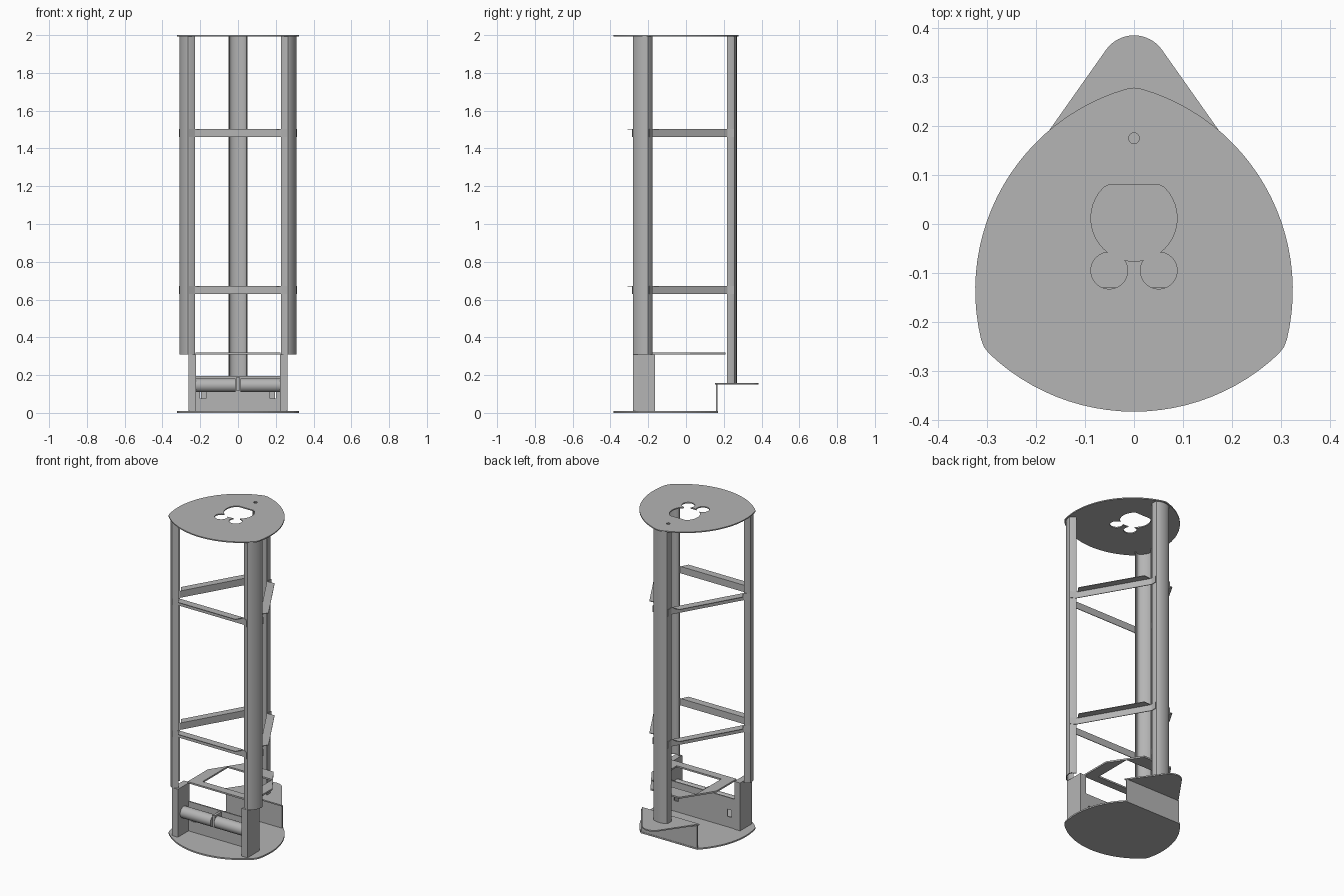
import bpy
import bmesh
from math import sin, cos, pi, radians
from mathutils import Matrix, Vector

cube = bpy.data.objects.get("Cube")
if cube:
    bpy.data.objects.remove(cube, do_unlink=True)

metal = bpy.data.materials.new("grey_metal")
metal.use_nodes = True
GREY = (0.46, 0.46, 0.46, 1)
metal.diffuse_color = GREY
metal.node_tree.nodes["Principled BSDF"].inputs["Base Color"].default_value = GREY

AXIS = Vector((0, -0.075, 0))  # axis of the threefold layout


def third(k):
    """Turn by k thirds of a circle about the frame's axis."""
    return Matrix.Translation(AXIS) @ Matrix.Rotation(k * 2 * pi / 3, 4, 'Z') @ Matrix.Translation(-AXIS)


def prism(name, outline, z0, z1, turn=Matrix(), smooth=False):
    """Extrude a flat outline between two heights."""
    bm = bmesh.new()
    face = bm.faces.new([bm.verts.new((x, y, z0)) for x, y in outline])
    res = bmesh.ops.extrude_face_region(bm, geom=[face])
    top = [v for v in res["geom"] if isinstance(v, bmesh.types.BMVert)]
    bmesh.ops.translate(bm, verts=top, vec=(0, 0, z1 - z0))
    bmesh.ops.recalc_face_normals(bm, faces=bm.faces)
    bm.transform(turn)
    mesh = bpy.data.meshes.new(name)
    bm.to_mesh(mesh)
    bm.free()
    mesh.materials.append(metal)
    obj = bpy.data.objects.new(name, mesh)
    bpy.context.collection.objects.link(obj)
    if smooth:
        select(obj)
        bpy.ops.object.shade_smooth_by_angle(angle=radians(35))
    return obj


def select(obj):
    bpy.ops.object.select_all(action='DESELECT')
    obj.select_set(True)
    bpy.context.view_layer.objects.active = obj


def rect(x0, x1, y0, y1):
    return [(x0, y0), (x1, y0), (x1, y1), (x0, y1)]


def circle(cx, cy, r, n=40):
    return [(cx + r * cos(2 * pi * i / n), cy + r * sin(2 * pi * i / n)) for i in range(n)]


def cut(obj, outline, z0, z1):
    """Cut a prism-shaped opening through a part."""
    cutter = prism("cutter", outline, z0, z1)
    cutter.hide_render = True
    mod = obj.modifiers.new("opening", 'BOOLEAN')
    mod.operation = 'DIFFERENCE'
    mod.solver = 'EXACT'
    mod.object = cutter
    select(obj)
    bpy.ops.object.modifier_apply(modifier=mod.name)
    bpy.data.objects.remove(cutter, do_unlink=True)


def rounded_triangle():
    """Three shallow arcs whose ends nearly meet at blunt corners."""
    pts = []
    for k in range(3):
        for i in range(25):
            a = radians(-90 - 43.6 + 87.2 * i / 24)
            p = third(k) @ Vector((0.428 * cos(a), 0.045 + 0.428 * sin(a), 0))
            pts.append((p.x, p.y))
        # blunt corner point
        c = third(k) @ Vector((0.306, -0.2515, 0))
        pts.append((c.x, c.y))
    return pts


# Top plate with its cable opening and small hole
top = prism("top_plate", rounded_triangle(), 1.993, 2.0)
cut(top, [(x, min(y, 0.08)) for x, y in circle(0, 0.012, 0.088)], 1.9, 2.1)
for s in (-1, 1):
    cut(top, circle(0.0505 * s, -0.095, 0.0375), 1.9, 2.1)
cut(top, circle(0, 0.175, 0.011, 20), 1.9, 2.1)

# Base plate, cut straight at the back, with a riser and raised rear shelf
base = prism("base_plate", rounded_triangle(), 0, 0.009)
cut(base, rect(-0.5, 0.5, 0.17, 0.5), -0.1, 0.1)
prism("rear_riser", rect(-0.195, 0.195, 0.16, 0.168), 0.009, 0.15)
nose = [(0.07 * cos(radians(a)), 0.315 + 0.07 * sin(radians(a))) for a in range(34, 147, 7)]
prism("rear_shelf", [(-0.2, 0.153), (0.2, 0.153)] + nose, 0.149, 0.157)

# Columns: open channels with a rounded back, one at each corner
half = [(0.05, 0.292), (0.05, 0.322), (0.046, 0.331), (0.036, 0.337), (0.02, 0.342)]
outer = half + [(0, 0.344)] + [(-x, y) for x, y in reversed(half)]
inner = [(x * 0.9, y - (0 if y < 0.3 else 0.005)) for x, y in reversed(outer)]
channel = [(x, y + AXIS.y) for x, y in outer + inner]
for k, name in enumerate(("rear_column", "right_column", "left_column")):
    prism(name, channel, 0.157 if k == 0 else 0.31, 1.993, third(k), smooth=True)

# Braces: sheet strips with bent end tabs and a tapered outward flange
bend = [(-0.259, -0.286), (-0.228, -0.268), (0.228, -0.268), (0.259, -0.286)]
strip = bend + [(x, y + 0.004) for x, y in reversed(bend)]
flange = [(-0.222, -0.264), (0.222, -0.264), (0.2, -0.31), (-0.2, -0.31)]
for level, z in (("lower", 0.63), ("upper", 1.46)):
    for k, side in enumerate(("front", "left", "right")):
        prism(f"{level}_{side}_brace", strip, z, z + 0.042, third(k))
        prism(f"{level}_{side}_brace_flange", flange, z + 0.039, z + 0.043, third(k))

# Open tray resting on the front posts
tray_outline = [(-0.225, -0.18), (0.225, -0.18), (0.225, 0.02),
                (0.1, 0.21), (-0.1, 0.21), (-0.225, 0.02)]
tray = prism("tray", tray_outline, 0.31, 0.32)
cut(tray, rect(-0.155, 0.155, -0.13, 0.12), 0.2, 0.4)

# Front posts below the columns
for s, side in ((1, "left"), (-1, "right")):
    prism(f"{side}_front_post", rect(*sorted((0.222 * s, 0.262 * s)), -0.28, -0.163), 0.009, 0.31)

# Cross panel between the posts, with a small window near each end
panel = prism("cross_panel", rect(-0.222, 0.222, -0.175, -0.167), 0.009, 0.195)
for s in (-1, 1):
    cut(panel, rect(*sorted((0.17 * s, 0.2 * s)), -0.2, -0.15), 0.075, 0.12)

# Pair of rollers in front of the panel, with a bracket between them
for s, side in ((1, "left"), (-1, "right")):
    lay = Matrix.Translation((0, -0.222, 0.146)) @ Matrix.Rotation(pi / 2, 4, 'Y')
    prism(f"{side}_roller", circle(0, 0, 0.036, 32), *sorted((0.012 * s, 0.222 * s)), lay, smooth=True)
prism("roller_bracket", rect(-0.008, 0.008, -0.24, -0.175), 0.115, 0.19)
